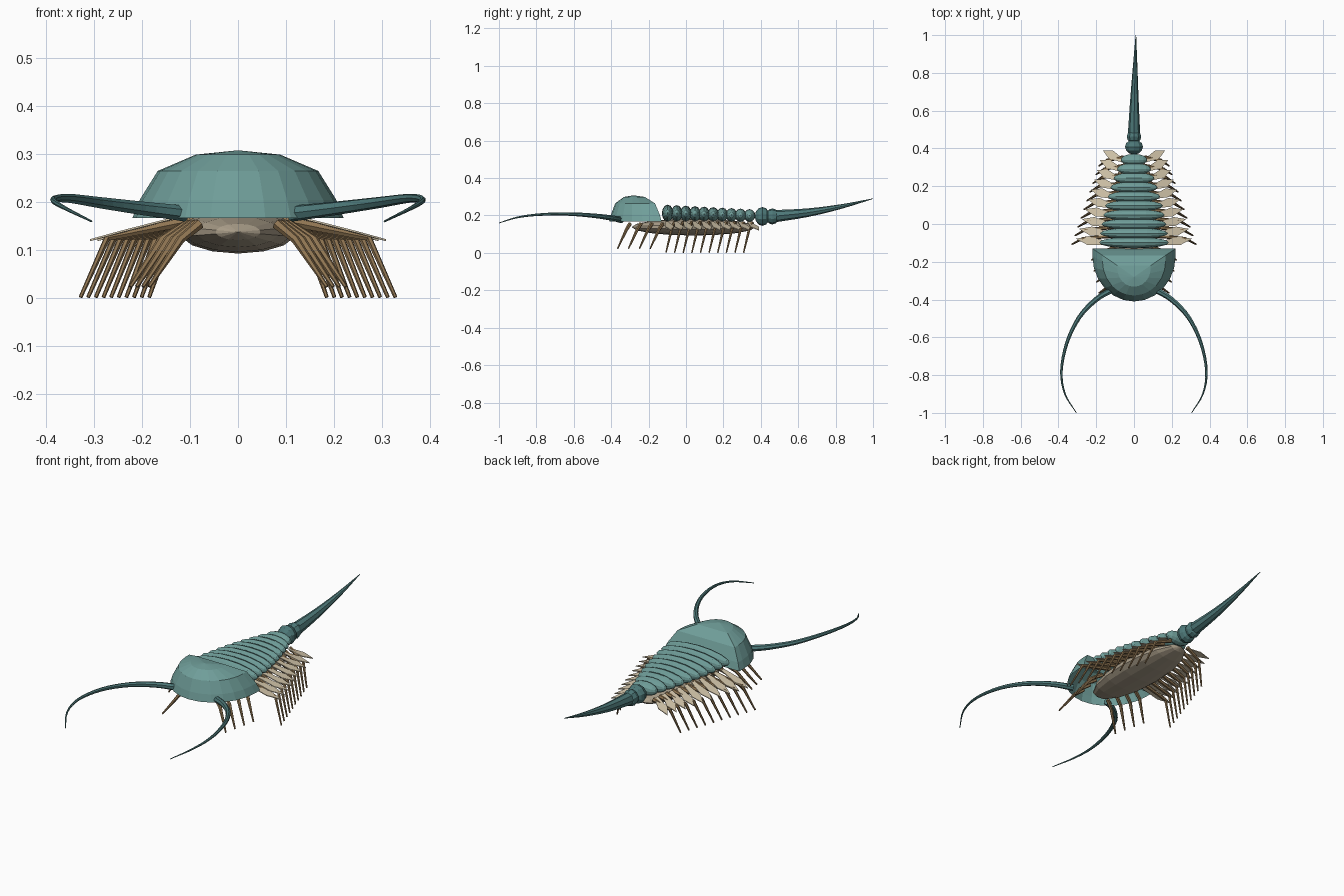
import bpy, bmesh, math
from mathutils import Vector, Matrix

if "Cube" in bpy.data.objects:
    bpy.data.objects.remove(bpy.data.objects["Cube"])


def material(name, rgb):
    m = bpy.data.materials.new(name)
    m.diffuse_color = (*rgb, 1)
    m.use_nodes = True
    m.node_tree.nodes["Principled BSDF"].inputs["Base Color"].default_value = m.diffuse_color
    return m


TEAL = material("shell_teal", (0.16, 0.34, 0.32))
DARK = material("dark_teal", (0.075, 0.19, 0.19))
BROWN = material("leg_brown", (0.28, 0.18, 0.085))
CREAM = material("gill_cream", (0.66, 0.57, 0.41))
BELLY = material("belly_tan", (0.40, 0.34, 0.25))


def finish(name, bm, mat):
    bmesh.ops.recalc_face_normals(bm, faces=bm.faces)
    me = bpy.data.meshes.new(name)
    bm.to_mesh(me)
    bm.free()
    me.materials.append(mat)
    ob = bpy.data.objects.new(name, me)
    bpy.context.collection.objects.link(ob)
    return ob


def ellipsoid(name, centre, radii, mat, u, v, axis=None):
    bm = bmesh.new()
    bmesh.ops.create_uvsphere(bm, u_segments=u, v_segments=v, radius=1)
    if axis:
        bm.transform(Matrix.Rotation(math.pi / 2, 4, axis))
    bm.transform(Matrix.Translation(centre) @ Matrix.Diagonal((*radii, 1)))
    return finish(name, bm, mat)


def tube(name, pts, radii, mat, sides=6):
    """Faceted tapering tube through a path."""
    pts = [Vector(p) for p in pts]
    bm = bmesh.new()
    rings = []
    for i, p in enumerate(pts):
        d = (pts[min(i + 1, len(pts) - 1)] - pts[max(i - 1, 0)]).normalized()
        a = d.cross(Vector((0, 0, 1))).normalized()
        b = a.cross(d)
        rings.append([bm.verts.new(p + radii[i] * (a * math.cos(t) + b * math.sin(t)))
                      for t in (2 * math.pi * k / sides for k in range(sides))])
    for r, s in zip(rings, rings[1:]):
        for k in range(sides):
            n = (k + 1) % sides
            bm.faces.new((r[k], r[n], s[n], s[k]))
    bm.faces.new(rings[0])
    bm.faces.new(rings[-1])
    return finish(name, bm, mat)


def spline(ctrl, n):
    """Smooth path through control points."""
    c = [Vector(p) for p in ctrl]
    c = [2 * c[0] - c[1]] + c + [2 * c[-1] - c[-2]]
    out = []
    for i in range(1, len(c) - 2):
        for k in range(n):
            t = k / n
            out.append(0.5 * (2 * c[i] + (c[i + 1] - c[i - 1]) * t
                       + (2 * c[i - 1] - 5 * c[i] + 4 * c[i + 1] - c[i + 2]) * t * t
                       + (3 * c[i] - c[i - 1] - 3 * c[i + 1] + c[i + 2]) * t ** 3))
    return out + [c[-2]]


# Head shield: D-shaped dome, open below
bm = bmesh.new()
outline = [(0.22 * math.cos(t), -0.17 + 0.24 * math.sin(t))
           for t in (math.pi + math.pi * k / 12 for k in range(13))]
outline += [(0.22, -0.13), (0.11, -0.13), (0, -0.13), (-0.11, -0.13), (-0.22, -0.13)]
rings = []
for s, z in ((1, 0.167), (0.93, 0.205), (0.76, 0.265), (0.40, 0.299)):
    rings.append([bm.verts.new((x * s, -0.28 + (y + 0.28) * s, z)) for x, y in outline])
n = len(outline)
for r, q in zip(rings, rings[1:]):
    for k in range(n):
        bm.faces.new((r[k], r[(k + 1) % n], q[(k + 1) % n], q[k]))
top = bm.verts.new((0, -0.28, 0.308))
for k in range(n):
    bm.faces.new((rings[-1][k], rings[-1][(k + 1) % n], top))
finish("head_shield", bm, TEAL)

# Soft underside
ellipsoid("underbody", (0, 0.04, 0.138), (0.122, 0.33, 0.045), BELLY, 14, 8, 'X')

# Trunk: overlapping back plates, each with legs and gill blades
COUNT = 10
for i in range(COUNT):
    t = i / (COUNT - 1)
    y = -0.098 + 0.438 * t
    w = 0.185 - 0.04 * t - 0.075 * t * t
    ellipsoid(f"back_plate_{i+1}", (0, y, 0.212 - 0.012 * t),
              (w, 0.031, 0.046 - 0.012 * t), TEAL, 12, 8, 'Y')
    for side, label in ((1, "left"), (-1, "right")):
        root_x, knee_x, foot_x = 0.105 - 0.05 * t, 0.272 - 0.13 * t, 0.328 - 0.143 * t
        fy = -0.107 + 0.415 * t
        tube(f"trunk_leg_{label}_{i+1}",
             [(side * root_x, fy + 0.045, 0.16), (side * knee_x, fy + 0.03, 0.126),
              (side * foot_x, fy, 0.002)], (0.011, 0.008, 0.004), BROWN)
        # leaf-shaped gill swept outward and back
        a = Vector((side * (0.14 - 0.08 * t), y - 0.005, 0.165))
        b = Vector((side * (0.308 - 0.143 * t), y + 0.02 + 0.03 * t, 0.121))
        d = b - a
        across = Vector((-d.y, d.x, 0)).normalized() * 0.024
        gm = bmesh.new()
        tips = [a - across * 0.4, a + d * 0.6 - across, b, a + d * 0.6 + across, a + across * 0.4]
        up = [gm.verts.new(p + Vector((0, 0, 0.002))) for p in tips]
        lo = [gm.verts.new(p - Vector((0, 0, 0.002))) for p in tips]
        gm.faces.new(up)
        gm.faces.new(lo[::-1])
        for k in range(5):
            gm.faces.new((up[k], lo[k], lo[(k + 1) % 5], up[(k + 1) % 5]))
        finish(f"gill_blade_{label}_{i+1}", gm, CREAM)

# Head legs and antennae
feeler = [(0.11, -0.345, 0.176), (0.20, -0.40, 0.187), (0.29, -0.495, 0.199),
          (0.355, -0.63, 0.208), (0.384, -0.78, 0.205), (0.365, -0.90, 0.19),
          (0.305, -1.0, 0.16)]
for side, label in ((1, "left"), (-1, "right")):
    for i in range(4):
        fy = -0.365 + 0.058 * i
        fx = 0.185 + 0.013 * i
        tube(f"head_leg_{label}_{i+1}",
             [(side * (0.08 + 0.008 * i), fy + 0.065, 0.155),
              (side * (fx - 0.065), fy + 0.045, 0.122),
              (side * fx, fy, 0.024)], (0.011, 0.009, 0.004), BROWN)
    path = spline([(side * x, y, z) for x, y, z in feeler], 4)
    m = len(path) - 1
    tube(f"antenna_{label}", path,
         [0.015 * (1 - k / m) + 0.002 for k in range(m + 1)], DARK, 7)

# Tail knobs and spine
ellipsoid("tail_knob_front", (0, 0.408, 0.195), (0.05, 0.04, 0.05), DARK, 10, 6, 'X')
ellipsoid("tail_knob_rear", (0, 0.462, 0.195), (0.04, 0.036, 0.043), DARK, 10, 6, 'X')
spine = spline([(0, 0.46, 0.195), (0.002, 0.65, 0.215), (0.006, 0.83, 0.248),
                (0.01, 1.0, 0.29)], 3)
m = len(spine) - 1
tube("tail_spine", spine, [0.032 * (1 - k / m) + 0.0015 for k in range(m + 1)], DARK, 8)
